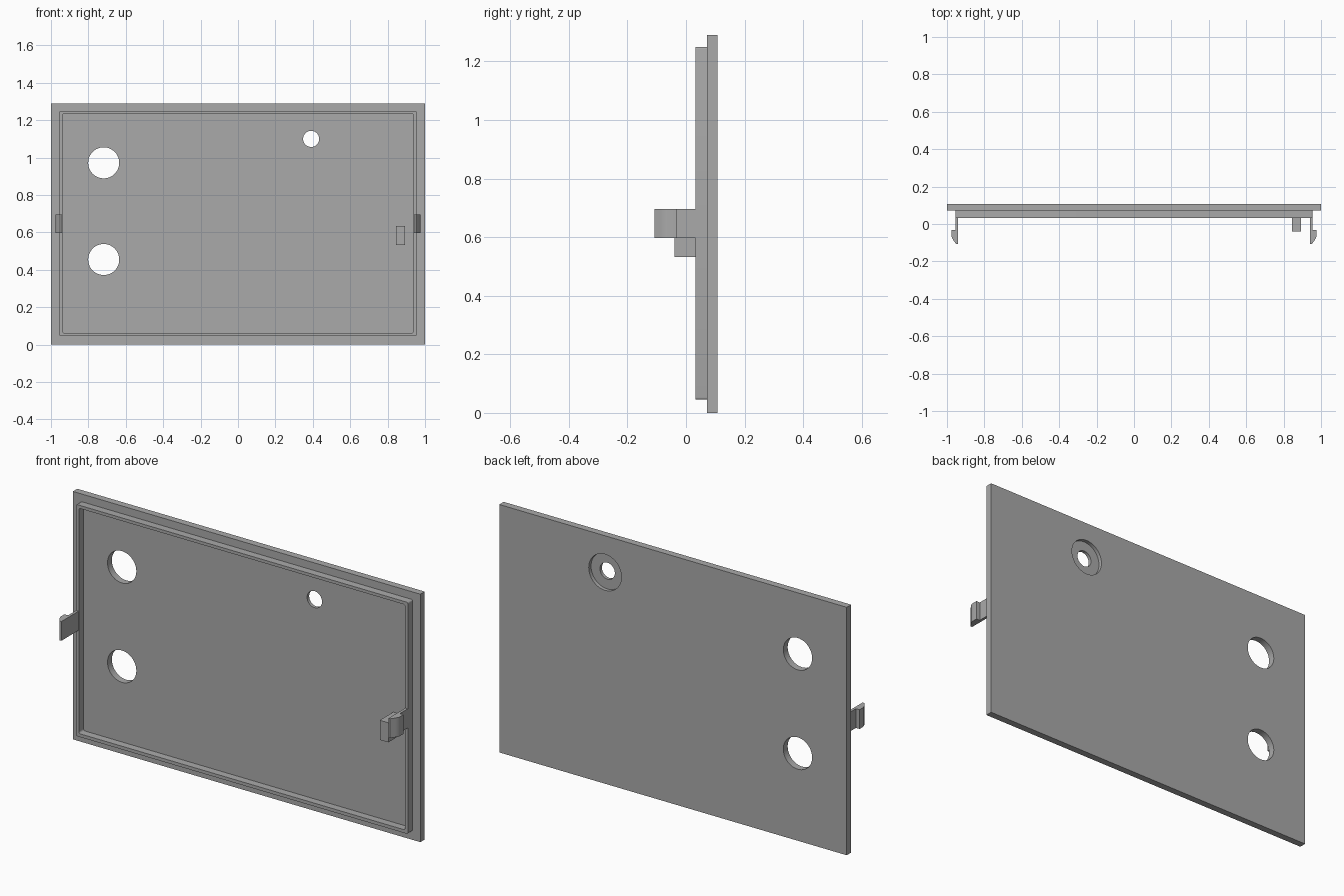
import bpy, bmesh, math
from mathutils import Matrix

cube = bpy.data.objects.get("Cube")
if cube:
    bpy.data.objects.remove(cube, do_unlink=True)

grey = bpy.data.materials.new("plain grey")
grey.use_nodes = True
colour = (0.4, 0.4, 0.4, 1)
grey.diffuse_color = colour
grey.node_tree.nodes["Principled BSDF"].inputs["Base Color"].default_value = colour

HEIGHT = 1.29
MID = HEIGHT / 2
BACK, SEAM, RIM = 0.107, 0.071, 0.032  # depths of the panel back, panel front, rim front


def make_object(name, bm):
    bmesh.ops.recalc_face_normals(bm, faces=bm.faces)
    mesh = bpy.data.meshes.new(name)
    bm.to_mesh(mesh)
    bm.free()
    mesh.materials.append(grey)
    obj = bpy.data.objects.new(name, mesh)
    bpy.context.collection.objects.link(obj)
    return obj


def box(name, x, y, z, corner=0):
    """Box from (low, high) ranges, with optional rounded corners seen from the front."""
    bm = bmesh.new()
    bmesh.ops.create_cube(bm, size=1)
    for v in bm.verts:
        for axis, (low, high) in enumerate((x, y, z)):
            v.co[axis] = high if v.co[axis] > 0 else low
    if corner:
        edges = [e for e in bm.edges
                 if abs(e.verts[0].co.y - e.verts[1].co.y) > 0.001]
        bmesh.ops.bevel(bm, geom=edges, offset=corner, segments=4,
                        profile=0.5, affect='EDGES')
    return make_object(name, bm)


def drill(name, x, z, radius, y):
    """Round cutter running front to back."""
    bm = bmesh.new()
    bmesh.ops.create_cone(bm, cap_ends=True, segments=48, radius1=radius,
                          radius2=radius, depth=y[1] - y[0])
    place = Matrix.Translation((x, sum(y) / 2, z)) @ Matrix.Rotation(math.pi / 2, 4, 'X')
    bmesh.ops.transform(bm, matrix=place, verts=bm.verts)
    return make_object(name, bm)


def activate(obj):
    bpy.ops.object.select_all(action='DESELECT')
    obj.select_set(True)
    bpy.context.view_layer.objects.active = obj


def cut(obj, cutter):
    mod = obj.modifiers.new("cut", 'BOOLEAN')
    mod.operation = 'DIFFERENCE'
    mod.solver = 'EXACT'
    mod.object = cutter
    activate(obj)
    bpy.ops.object.modifier_apply(modifier=mod.name)
    bpy.data.objects.remove(cutter, do_unlink=True)


# Flat panel with two large holes and a counterbored screw hole
panel = box("panel", (-1, 1), (SEAM, BACK), (0, HEIGHT))
through = (0, 0.2)
for z in (0.972, 0.455):
    cut(panel, drill("large_hole_cutter", -0.718, z, 0.083, through))
cut(panel, drill("screw_hole_cutter", 0.391, 1.10, 0.043, through))
cut(panel, drill("counterbore_cutter", 0.391, 1.10, 0.094, (0.088, 0.2)))

# Raised rim around the front of the panel
rim = box("rim", (-0.955, 0.955), (RIM, SEAM), (0.045, HEIGHT - 0.04), 0.008)
cut(rim, box("rim_cutter", (-0.939, 0.939), (0, 0.2), (0.062, HEIGHT - 0.056), 0.01))

# Small locating peg
peg = box("peg", (0.844, 0.893), (-0.04, SEAM), (0.533, 0.635))

# Snap clips: arm with an outward hook, extruded upwards
PROFILE = [(0.941, SEAM), (0.941, -0.108), (0.951, -0.108), (0.967, -0.085),
           (0.974, -0.073), (0.976, -0.062), (0.976, -0.033), (0.955, -0.033),
           (0.955, SEAM)]
clips = []
for name, side in (("left_clip", 1), ("right_clip", -1)):
    bm = bmesh.new()
    face = bm.faces.new([bm.verts.new((side * x, y, 0.597)) for x, y in PROFILE])
    top = bmesh.ops.extrude_face_region(bm, geom=[face])["geom"]
    bmesh.ops.translate(bm, vec=(0, 0, 0.1),
                        verts=[v for v in top if isinstance(v, bmesh.types.BMVert)])
    clips.append(make_object(name, bm))

for obj in (panel, rim, peg, *clips):
    activate(obj)
    bpy.ops.object.shade_smooth_by_angle(angle=math.radians(30))
